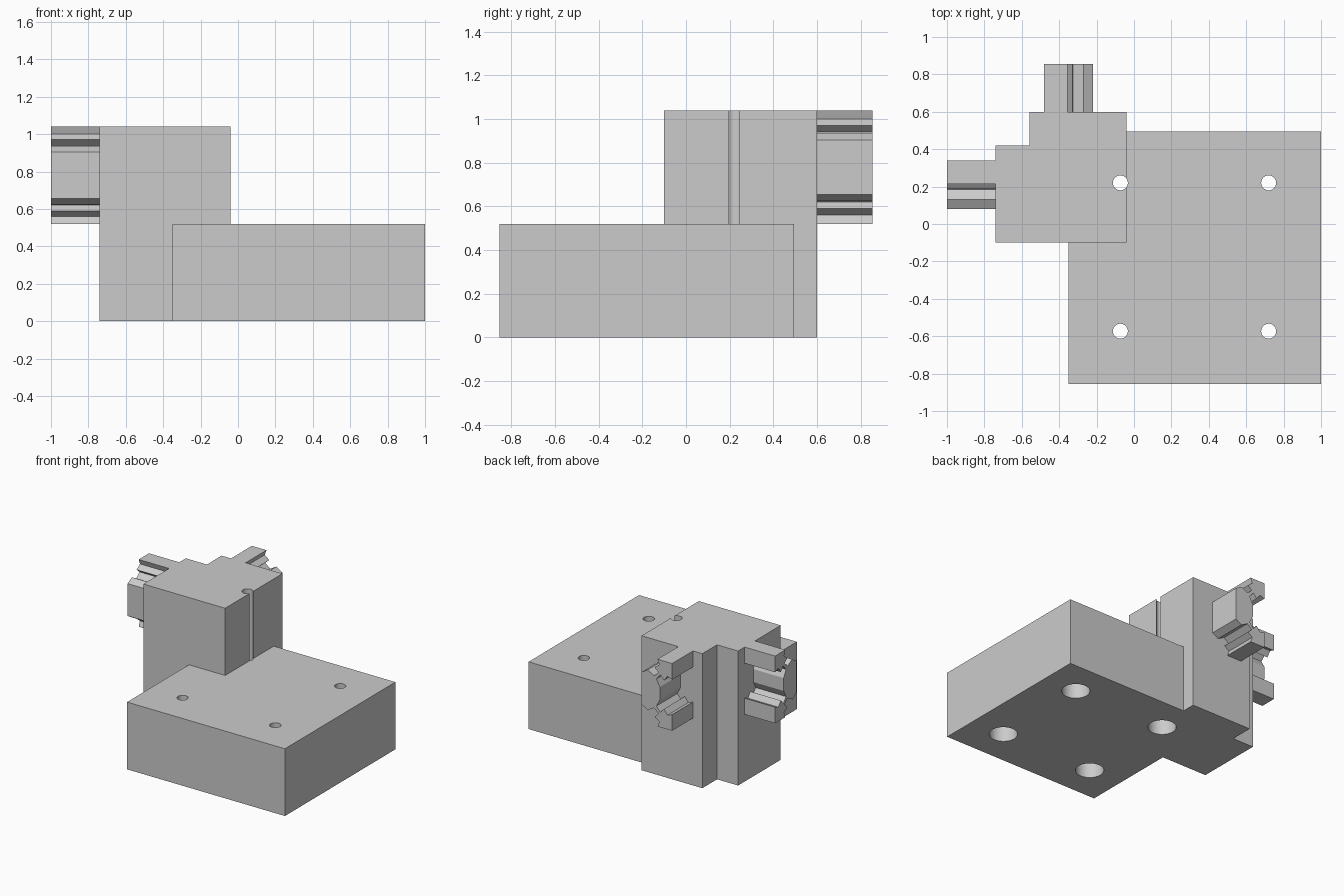
import bpy, bmesh, math
from mathutils import Matrix, Vector

if "Cube" in bpy.data.objects:
    bpy.data.objects.remove(bpy.data.objects["Cube"], do_unlink=True)

grey = bpy.data.materials.new("plain grey")
grey.use_nodes = True
COLOUR = (0.6, 0.6, 0.6, 1)
grey.diffuse_color = COLOUR
grey.node_tree.nodes["Principled BSDF"].inputs["Base Color"].default_value = COLOUR


def finish(name, bm):
    bmesh.ops.recalc_face_normals(bm, faces=bm.faces)
    mesh = bpy.data.meshes.new(name)
    bm.to_mesh(mesh)
    bm.free()
    mesh.materials.append(grey)
    obj = bpy.data.objects.new(name, mesh)
    bpy.context.collection.objects.link(obj)
    return obj


def prism(name, outline, origin, u, v, w):
    """Extrude a 2D outline, drawn on axes u and v, along the vector w."""
    o, u, v, w = map(Vector, (origin, u, v, w))
    bm = bmesh.new()
    face = bm.faces.new([bm.verts.new(o + u * a + v * b) for a, b in outline])
    new = bmesh.ops.extrude_face_region(bm, geom=[face])["geom"]
    bmesh.ops.translate(bm, vec=w, verts=[g for g in new if isinstance(g, bmesh.types.BMVert)])
    return finish(name, bm)


def boolean(target, other, operation):
    mod = target.modifiers.new(operation.lower(), "BOOLEAN")
    mod.operation, mod.solver, mod.object = operation, "EXACT", other
    bpy.context.view_layer.objects.active = target
    bpy.ops.object.modifier_apply(modifier=mod.name)
    bpy.data.objects.remove(other, do_unlink=True)


X, Y, Z = (1, 0, 0), (0, 1, 0), (0, 0, 1)

# Square base block and the tall corner column with its notched corner
body = prism("bracket_body", [(-.35, -.855), (1, -.855), (1, .495), (-.35, .495)],
             (0, 0, 0), X, Y, (0, 0, .52))
column = prism("column", [(-.74, -.1), (-.04, -.1), (-.04, .6), (-.56, .6), (-.56, .42), (-.74, .42)],
               (0, 0, 0), X, Y, (0, 0, 1.04))
boolean(body, column, "UNION")

# Four screw holes, counterbored from below
bm = bmesh.new()
for x in (-.073, .72):
    for y in (-.573, .22):
        steps = [(0, -.1), (.1, -.1), (.1, .4), (.04, .4), (.04, 1.2), (0, 1.2)]
        verts = [bm.verts.new((x + r, y, z)) for r, z in steps]
        edges = [bm.edges.new(pair) for pair in zip(verts, verts[1:])]
        bmesh.ops.spin(bm, geom=verts + edges, cent=(x, y, 0), axis=Z,
                       angle=math.tau, steps=40, use_merge=False)
bmesh.ops.remove_doubles(bm, verts=bm.verts, dist=1e-4)
holes = finish("hole_cutter", bm)
holes.hide_render = True
boolean(body, holes, "DIFFERENCE")

# Slotted rail section, halved through its core: one slot wall, mirrored
# across the diagonal, then mirrored top to bottom
wall = [(.05, .155), (.105, .125), (.145, .16), (.11, .19), (.15, .22), (.135, .26)]
upper = [(0, .125)] + wall + [(.26, .26)] + [(b, a) for a, b in reversed(wall)]
section = upper + [(a, -b) for a, b in reversed(upper)]

# Two rail stubs, sunk slightly into the column
prism("side_rail", section, (-.73, .08, .78), Y, Z, (-.27, 0, 0))
prism("back_rail", section, (-.22, .59, .78), (-1, 0, 0), Z, (0, .265, 0))

# Smooth only the round hole walls
bpy.ops.object.select_all(action="DESELECT")
body.select_set(True)
bpy.context.view_layer.objects.active = body
bpy.ops.object.shade_smooth_by_angle(angle=math.radians(25))
